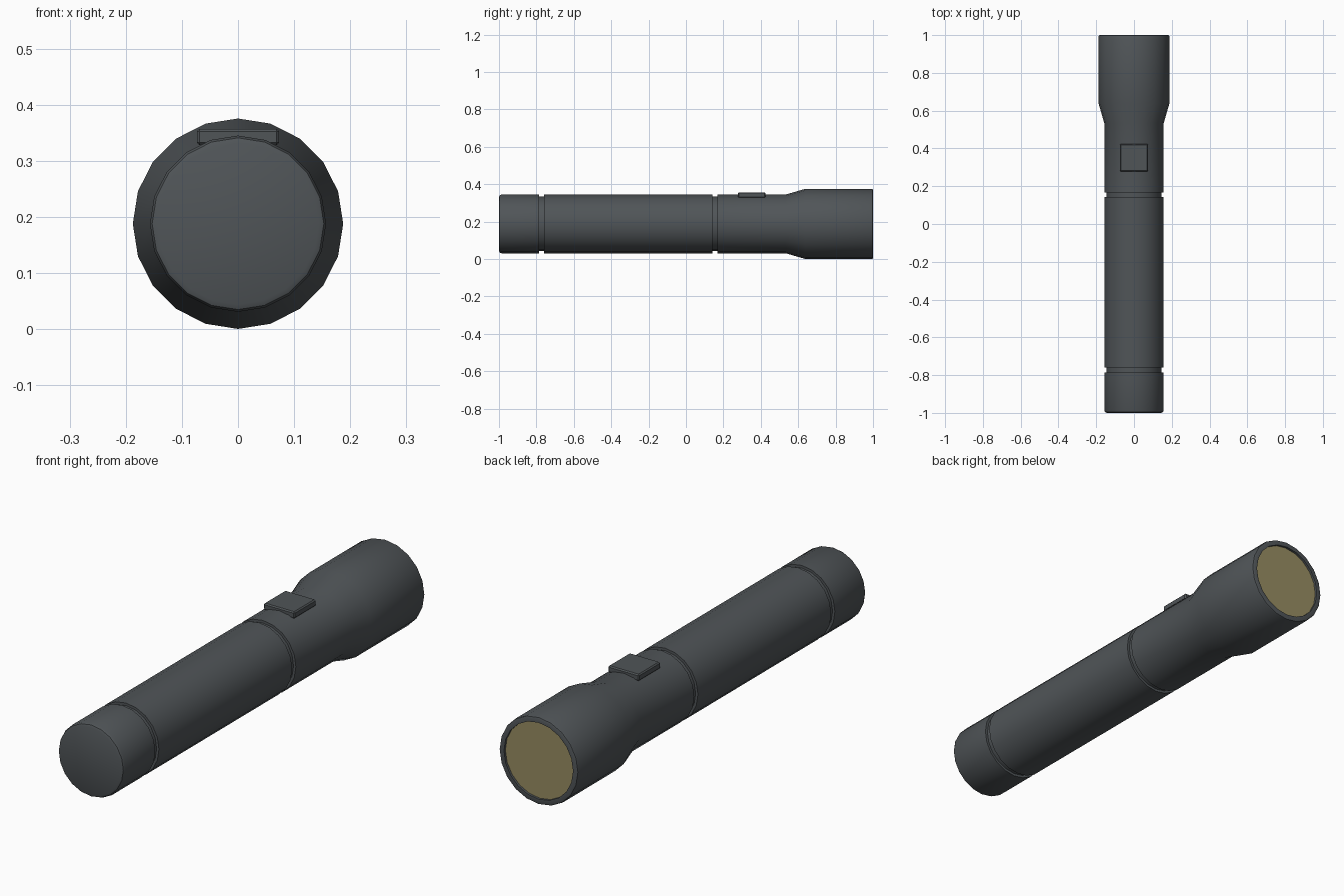
import bpy, bmesh, math

if "Cube" in bpy.data.objects:
    bpy.data.objects.remove(bpy.data.objects["Cube"])

SIDES = 20
AXIS_Z = 0.188   # height of the torch axis
R_BODY, R_GROOVE, R_HEAD, R_LENS = 0.157, 0.146, 0.1875, 0.164


def material(name, rgb):
    m = bpy.data.materials.new(name)
    m.diffuse_color = (*rgb, 1)
    m.use_nodes = True
    m.node_tree.nodes["Principled BSDF"].inputs["Base Color"].default_value = m.diffuse_color
    return m


DARK = material("dark grey metal", (0.080, 0.090, 0.097))
GLASS = material("pale yellow glass", (0.31, 0.265, 0.122))


def finish(bm, name, mat, angle=32):
    me = bpy.data.meshes.new(name)
    bm.to_mesh(me)
    bm.free()
    ob = bpy.data.objects.new(name, me)
    bpy.context.collection.objects.link(ob)
    me.materials.append(mat)
    bpy.ops.object.select_all(action='DESELECT')
    ob.select_set(True)
    bpy.context.view_layer.objects.active = ob
    bpy.ops.object.shade_smooth_by_angle(angle=math.radians(angle))
    return ob


def lathe(name, profile, mat, cap_start=False, cap_end=False):
    """Spin (y, radius) points around the torch axis."""
    bm = bmesh.new()
    rings = []
    for y, r in profile:
        rings.append([bm.verts.new((r * math.cos(a), y, AXIS_Z + r * math.sin(a)))
                      for a in (2 * math.pi * k / SIDES for k in range(SIDES))])
    for a, b in zip(rings, rings[1:]):
        for k in range(SIDES):
            n = (k + 1) % SIDES
            bm.faces.new((a[k], b[k], b[n], a[n]))
    if cap_start:
        bm.faces.new(rings[0])
    if cap_end:
        bm.faces.new(rings[-1][::-1])
    return finish(bm, name, mat)


# Tail cap with rounded rear edge, ending in a groove
lathe("tail_cap", [(-1.0, R_BODY - 0.013), (-0.996, R_BODY - 0.004), (-0.987, R_BODY),
                   (-0.785, R_BODY), (-0.785, R_GROOVE), (-0.760, R_GROOVE)],
      DARK, cap_start=True)

# Long grip barrel, ending in a groove
lathe("barrel", [(-0.760, R_GROOVE), (-0.760, R_BODY), (0.143, R_BODY),
                 (0.143, R_GROOVE), (0.168, R_GROOVE)], DARK)

# Neck and flared head with a thin rim around the recessed lens
lathe("head", [(0.168, R_GROOVE), (0.168, R_BODY), (0.533, R_BODY), (0.638, R_HEAD),
               (0.993, R_HEAD), (0.998, R_HEAD - 0.002), (1.0, R_HEAD - 0.007),
               (1.0, R_LENS), (0.99, R_LENS)], DARK)

# Lens
lathe("lens", [(0.985, R_LENS), (0.99, R_LENS)], GLASS, cap_end=True)

# Switch: softly bevelled square button on top
bm = bmesh.new()
bmesh.ops.create_cube(bm, size=1)
bmesh.ops.scale(bm, vec=(0.147, 0.147, 0.029), verts=bm.verts)
bmesh.ops.translate(bm, vec=(0, 0.351, 0.3425), verts=bm.verts)
bmesh.ops.bevel(bm, geom=bm.edges[:], offset=0.005, segments=1, affect='EDGES')
finish(bm, "switch_button", DARK)
